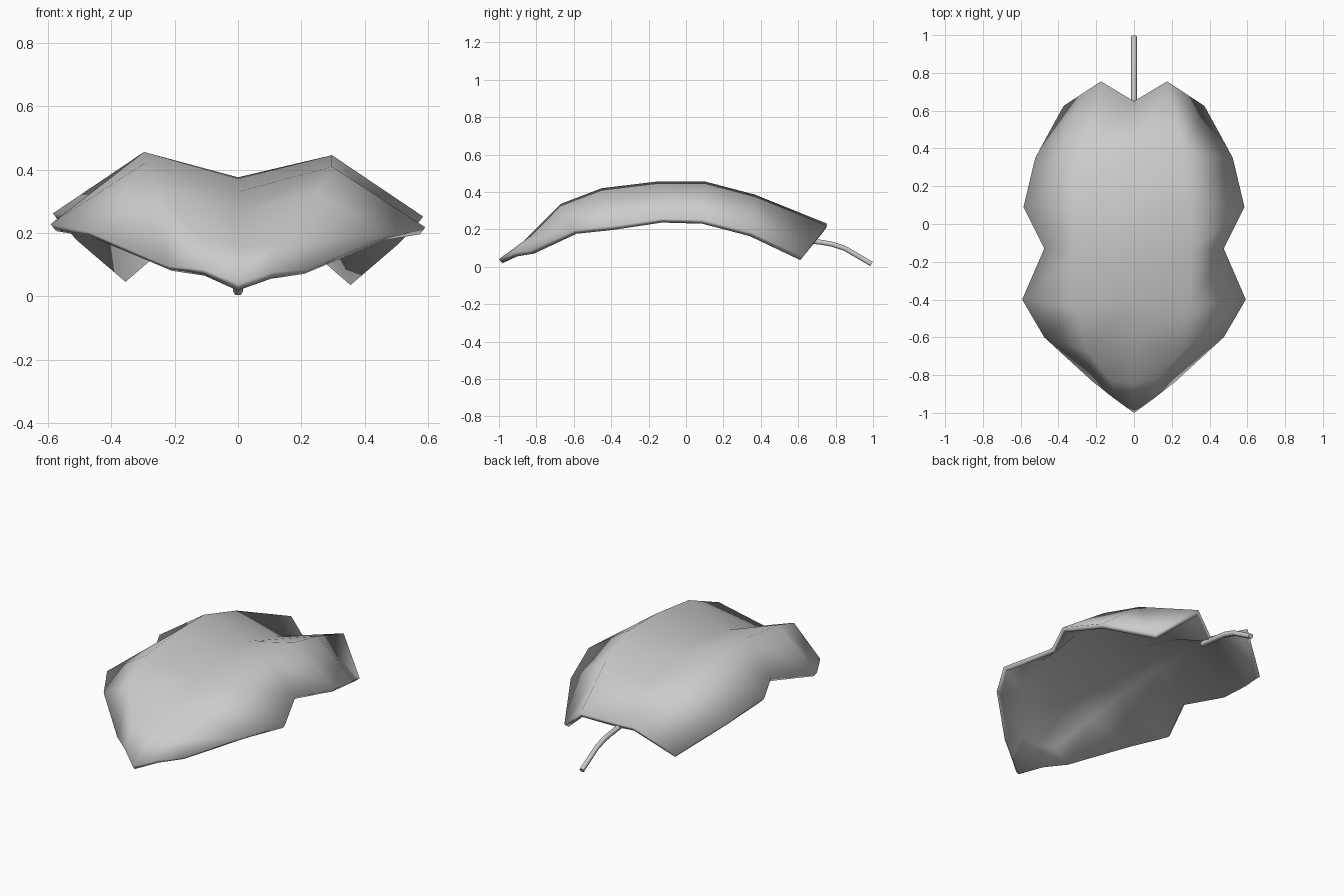
import bpy, bmesh

if "Cube" in bpy.data.objects:
    bpy.data.objects.remove(bpy.data.objects["Cube"])

# Leaf cross rows: midrib, fold ridge, outer edge (x, y, z), right half
ROWS = [
    ((0, -.84, .155), (.12, -.83, .165), (.222, -.832, .085)),
    ((0, -.62, .265), (.25, -.67, .326), (.475, -.60, .195)),
    ((0, -.40, .33), (.297, -.45, .41), (.592, -.40, .218)),
    ((0, -.14, .372), (.297, -.15, .446), (.475, -.13, .258)),
    ((0, .10, .376), (.297, .10, .446), (.585, .09, .252)),
    ((0, .36, .305), (.27, .37, .375), (.523, .35, .184)),
    ((0, .65, .165), (.175, .755, .22), (.373, .625, .052)),
]
TIP = (0, -1, .04)
TIP_EDGE = (.11, -.92, .076)


def add_object(name, bm):
    bmesh.ops.recalc_face_normals(bm, faces=bm.faces)
    me = bpy.data.meshes.new(name)
    bm.to_mesh(me)
    bm.free()
    ob = bpy.data.objects.new(name, me)
    bpy.context.collection.objects.link(ob)
    return ob


def smooth(ob, angle):
    bpy.ops.object.select_all(action='DESELECT')
    ob.select_set(True)
    bpy.context.view_layer.objects.active = ob
    bpy.ops.object.shade_smooth_by_angle(angle=angle)


# Leaf blade: both halves share the midrib; the left half curls slightly higher
bm = bmesh.new()
tip = bm.verts.new(TIP)
mids = [bm.verts.new(r[0]) for r in ROWS]
for side in (1, -1):
    def place(p):
        lift = .01 if side < 0 else 0
        return bm.verts.new((side * p[0], p[1], p[2] + lift))
    grid = [(m, place(r[1]), place(r[2])) for m, r in zip(mids, ROWS)]
    tip_edge = place(TIP_EDGE)
    a, b, c = grid[0]
    faces = [(tip, tip_edge, b, a), (tip_edge, c, b)]
    for lo, hi in zip(grid, grid[1:]):
        faces += [(lo[i], lo[i + 1], hi[i + 1], hi[i]) for i in (0, 1)]
    for f in faces:
        bm.faces.new(f if side > 0 else f[::-1])
blade = add_object("leaf_blade", bm)
if blade.data.polygons[4].normal.z < 0:
    blade.data.flip_normals()
smooth(blade, 1.7)
solid = blade.modifiers.new("thickness", 'SOLIDIFY')
solid.thickness = .028
solid.offset = -1

# Curved stem: slim tube running from under the blade to the ground
curve = bpy.data.curves.new("stem", 'CURVE')
curve.dimensions = '3D'
curve.bevel_depth = .0155
curve.bevel_resolution = 1
curve.use_fill_caps = True
path = [(0, .58, .148), (0, .72, .131), (0, .78, .121),
        (0, .85, .098), (0, .992, .015)]
line = curve.splines.new('POLY')
line.points.add(len(path) - 1)
for pt, co in zip(line.points, path):
    pt.co = (*co, 1)
stem = bpy.data.objects.new("stem", curve)
bpy.context.collection.objects.link(stem)
